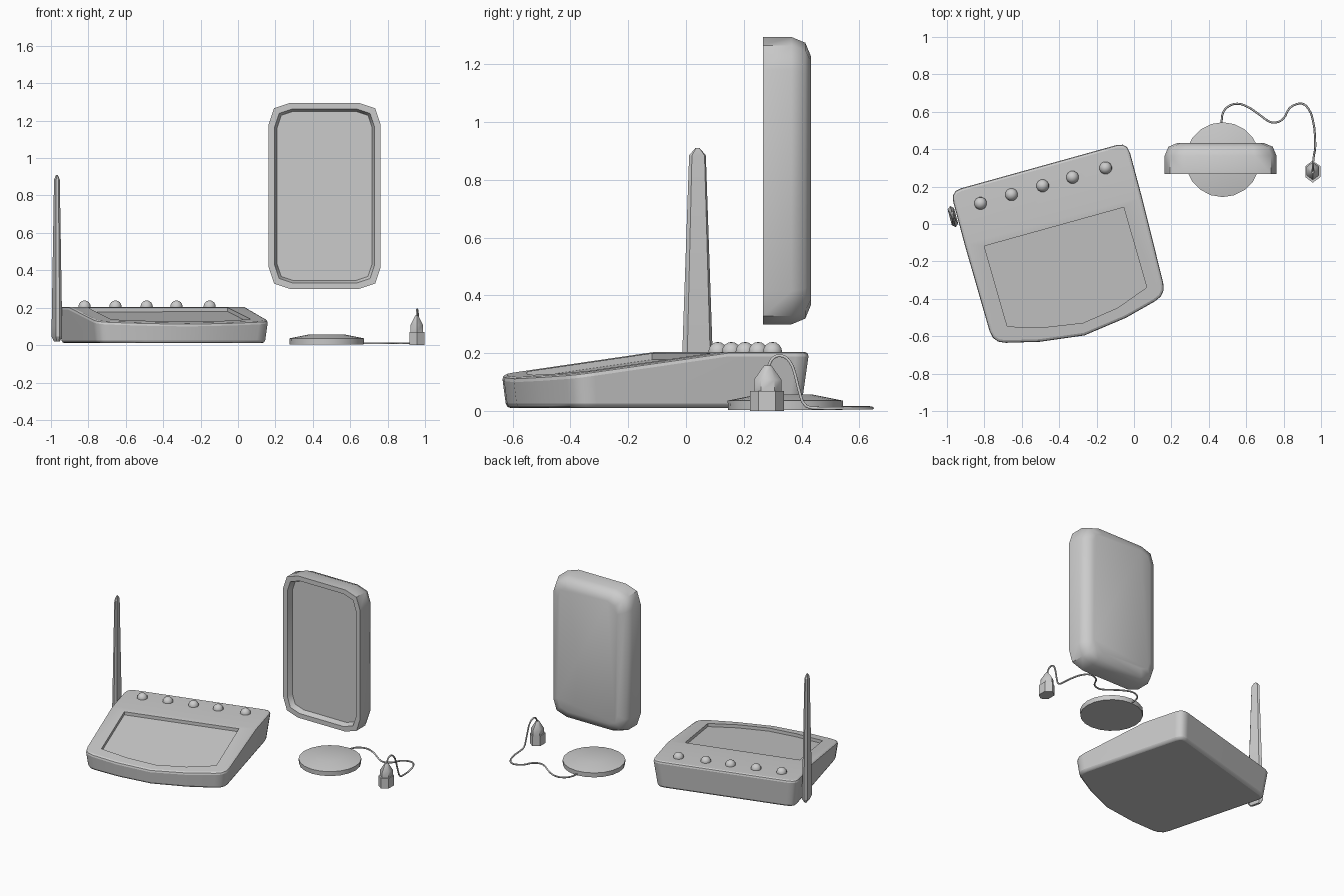
import bpy, bmesh, math
from mathutils import Vector

if "Cube" in bpy.data.objects:
    bpy.data.objects.remove(bpy.data.objects["Cube"])

TURN = math.radians(15)  # console is turned about z
grey = bpy.data.materials.new("plain_grey")
grey.diffuse_color = (0.6, 0.6, 0.6, 1)
grey.use_nodes = True
grey.node_tree.nodes["Principled BSDF"].inputs["Base Color"].default_value = grey.diffuse_color


def finish(name, bm, turn=0.0, angle=35):
    bmesh.ops.recalc_face_normals(bm, faces=bm.faces[:])
    me = bpy.data.meshes.new(name)
    bm.to_mesh(me)
    bm.free()
    me.materials.append(grey)
    ob = bpy.data.objects.new(name, me)
    bpy.context.collection.objects.link(ob)
    ob.rotation_euler.z = turn
    smooth(ob, angle)
    return ob


def smooth(ob, angle):
    bpy.ops.object.select_all(action='DESELECT')
    ob.select_set(True)
    bpy.context.view_layer.objects.active = ob
    bpy.ops.object.shade_smooth_by_angle(angle=math.radians(angle))


def loft(rings):
    """Skin a list of equal-length point rings and cap both ends."""
    bm = bmesh.new()
    vs = [[bm.verts.new(p) for p in r] for r in rings]
    n = len(vs[0])
    for a, b in zip(vs, vs[1:]):
        for i in range(n):
            j = (i + 1) % n
            bm.faces.new((a[i], a[j], b[j], b[i]))
    bm.faces.new(vs[0])
    bm.faces.new(vs[-1])
    return bm


def rounded(pts, cuts, segs):
    """Round polygon corners; cuts gives the trimmed length at each corner."""
    out = []
    n = len(pts)
    for i, c in enumerate(cuts):
        p, q, r = (Vector(pts[(i + k) % n]) for k in (-1, 0, 1))
        if c == 0:
            out.append(q)
            continue
        a, b = q + (p - q).normalized() * c, q + (r - q).normalized() * c
        for s in range(segs + 1):
            t = s / segs
            out.append(a * (1 - t) ** 2 + q * 2 * t * (1 - t) + b * t * t)
    return out


def ellipse(cx, cy, rx, ry, z, n, phase=0.0):
    return [(cx + rx * math.cos(phase + math.tau * i / n),
             cy + ry * math.sin(phase + math.tau * i / n), z) for i in range(n)]


# Console body: tapered bow-fronted prism with a sloping front deck
BACK, KINK, SLOPE = 0.205, 0.13, 0.14
deck = lambda v: BACK - SLOPE * (KINK - v)
plan = rounded([(-.905, .425), (-.905, -.43), (-.655, -.49), (-.41, -.52),
                (-.165, -.485), (.08, -.42), (.08, .434)],
               [.06, .07, 0, 0, 0, .07, .06], 3)
mid = Vector((-.41, -.03))
base = [mid + (p - mid) * .95 for p in plan]
bm = loft([[(p.x, p.y, .01) for p in base], [(p.x, p.y, BACK) for p in plan]])
cut = bmesh.ops.bisect_plane(bm, geom=bm.verts[:] + bm.edges[:] + bm.faces[:],
                             plane_co=(0, KINK, BACK), plane_no=(0, -SLOPE, 1),
                             clear_outer=True)
bmesh.ops.edgenet_fill(bm, edges=[e for e in cut['geom_cut']
                                  if isinstance(e, bmesh.types.BMEdge)])
body = finish("console_body", bm, TURN)

# Recessed screen pocket, following the slope of the deck
screen = [(-.804, .093), (-.796, -.355), (-.60, -.41), (-.40, -.44),
          (-.20, -.41), (-.022, -.345), (-.03, .10)]
cutter = finish("screen_cutter", loft([[(x, y, deck(y) - .022) for x, y in screen],
                                       [(x, y, .4) for x, y in screen]]), TURN)
cutter.hide_render = True
bev = body.modifiers.new("edges", 'BEVEL')
bev.width, bev.segments = .016, 2
bev.limit_method, bev.angle_limit = 'ANGLE', math.radians(40)
cutm = body.modifiers.new("pocket", 'BOOLEAN')
cutm.operation, cutm.object, cutm.solver = 'DIFFERENCE', cutter, 'EXACT'
bpy.context.view_layer.update()
bpy.context.view_layer.objects.active = body
for m in ("edges", "pocket"):
    bpy.ops.object.modifier_apply(modifier=m)
bpy.data.objects.remove(cutter)
smooth(body, 40)
body.modifiers.new("shading", 'WEIGHTED_NORMAL').keep_sharp = True

# Row of round buttons on the rear deck
for i, u in enumerate((-.764, -.592, -.419, -.253, -.069)):
    bm = bmesh.new()
    bmesh.ops.create_uvsphere(bm, u_segments=12, v_segments=8, radius=.034)
    bmesh.ops.translate(bm, verts=bm.verts[:], vec=(u, .319 + i * .0025, BACK))
    finish(f"button_{i + 1}", bm, TURN, 60)

# Antenna: tapered flat hexagonal blade on the left side
rings = []
for z, t, w in ((.02, .008, .04), (.045, .0175, .058), (.10, .0175, .058),
                (.885, .010, .030), (.91, .003, .008)):
    rings.append([(-.925 + a * t, .289 + b * w, z) for a, b in
                  ((1, -.75), (1, .75), (0, 1), (-1, .75), (-1, -.75), (0, -1))])
finish("antenna", loft(rings), TURN, 30)

# Upright panel: rounded slab with a shallow recess in front and a soft back
rings = []
for inset, y in ((.045, .305), (.032, .267), (0, .267), (0, .365),
                 (.02, .413), (.068, .433)):
    hx, hz = .299 - inset, .4975 - inset
    ring = rounded([(-hx, -hz), (hx, -hz), (hx, hz), (-hx, hz)],
                   [.115 - inset * .6] * 4, 2)
    rings.append([(.463 + p.x, y, .7975 + p.y) for p in ring])
finish("upright_panel", loft(rings), 0, 50)

# Round base puck
finish("base_disc", loft([ellipse(.474, .344, r, r, z, 20) for r, z in
                          ((.198, .004), (.2, .036), (.09, .058))]), 0, 30)

# Plug: hexagonal foot with a narrower tapering cap
finish("plug_foot", loft([ellipse(.956, .28, .046, .059, z, 6, math.pi / 2)
                          for z in (0, .07)]), 0, 30)
finish("plug_cap", loft([ellipse(.956, .283, s * .038, s * .048, z, 6, math.pi / 2)
                         for z, s in ((.07, 1), (.108, 1), (.15, .38), (.158, .25))]),
       0, 50)

# Cable from the disc round to the top of the plug
path = [(.467, .53, .013), (.478, .60, .013), (.51, .632, .012), (.553, .643, .011),
        (.606, .627, .01), (.67, .585, .01), (.723, .548, .01), (.755, .542, .01),
        (.798, .563, .01), (.83, .617, .01), (.862, .638, .01), (.90, .643, .01),
        (.932, .617, .01), (.958, .547, .01), (.968, .46, .01), (.969, .415, .018),
        (.967, .392, .07), (.964, .378, .125), (.961, .36, .17), (.958, .335, .19),
        (.957, .305, .186), (.956, .283, .15)]
cu = bpy.data.curves.new("cable", 'CURVE')
cu.dimensions = '3D'
cu.bevel_depth, cu.bevel_resolution = .0055, 1
sp = cu.splines.new('BEZIER')
sp.bezier_points.add(len(path) - 1)
for bp, co in zip(sp.bezier_points, path):
    bp.co = co
    bp.handle_left_type = bp.handle_right_type = 'AUTO'
sp.resolution_u = 3
cu.materials.append(grey)
cable = bpy.data.objects.new("cable", cu)
bpy.context.collection.objects.link(cable)
